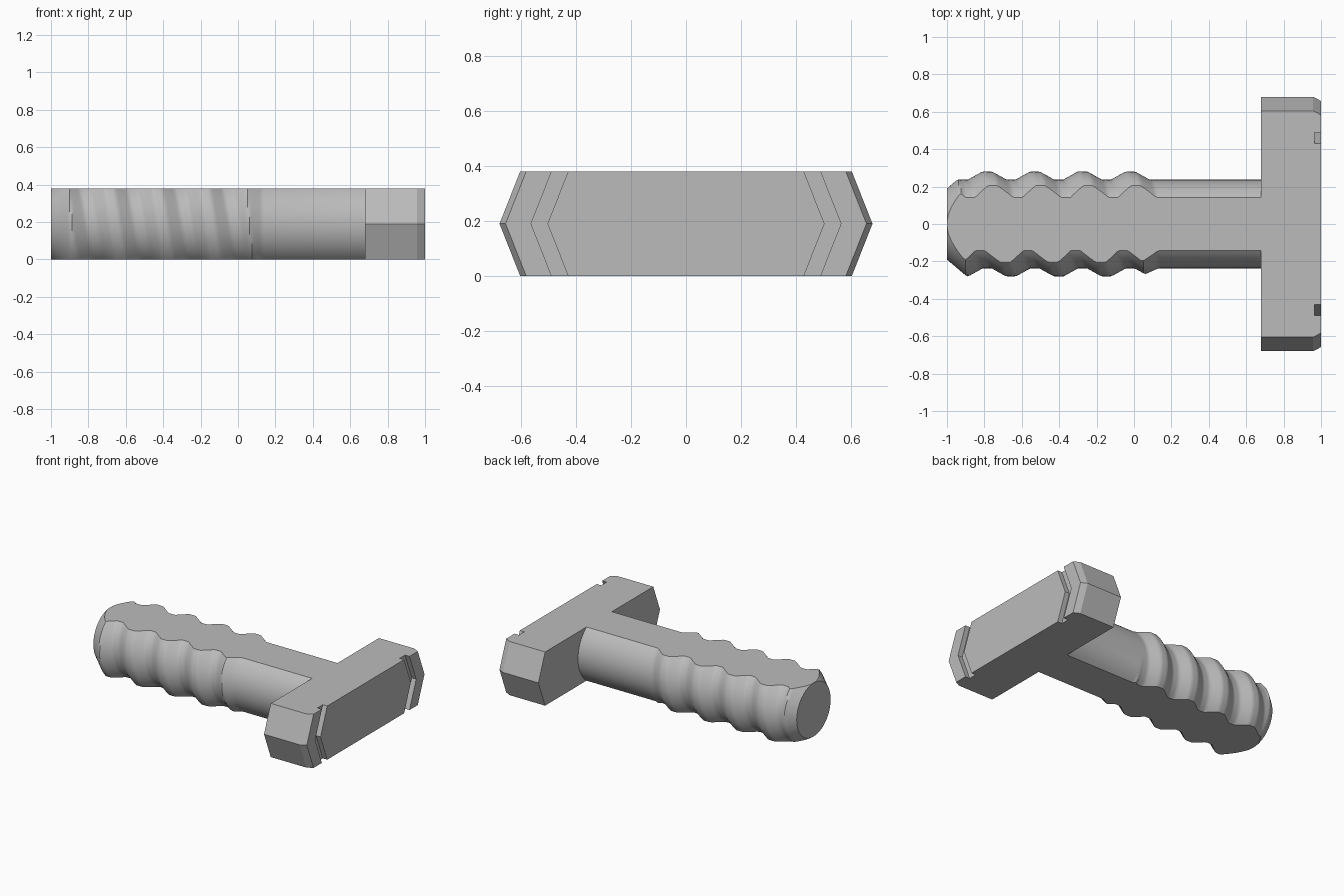
import bpy, bmesh, math

if "Cube" in bpy.data.objects:
    bpy.data.objects.remove(bpy.data.objects["Cube"], do_unlink=True)

HALF = 0.19            # half thickness, also the height of the grip axis
SHAFT, RIDGE = 0.237, 0.28
PITCH = 0.255

grey = bpy.data.materials.new("plain grey")
grey.use_nodes = True
grey.diffuse_color = (0.5, 0.5, 0.5, 1)
grey.node_tree.nodes["Principled BSDF"].inputs["Base Color"].default_value = (0.5, 0.5, 0.5, 1)


def finish(bm, name, smooth):
    bmesh.ops.remove_doubles(bm, verts=bm.verts, dist=1e-5)
    bmesh.ops.recalc_face_normals(bm, faces=bm.faces)
    mesh = bpy.data.meshes.new(name)
    bm.to_mesh(mesh)
    bm.free()
    mesh.materials.append(grey)
    obj = bpy.data.objects.new(name, mesh)
    bpy.context.collection.objects.link(obj)
    if smooth:
        bpy.ops.object.select_all(action='DESELECT')
        obj.select_set(True)
        bpy.context.view_layer.objects.active = obj
        bpy.ops.object.shade_smooth_by_angle(angle=math.radians(32))
    return obj


def loft(bm, rings):
    """Skin closed rings of points and cap both ends."""
    rings = [[bm.verts.new(p) for p in ring] for ring in rings]
    n = len(rings[0])
    for a, b in zip(rings, rings[1:]):
        for i in range(n):
            j = (i + 1) % n
            bm.faces.new((a[i], a[j], b[j], b[i]))
    bm.faces.new(rings[0])
    bm.faces.new(rings[-1])


def radius(x, angle):
    """Spiral ridge with flat crests and valleys, tapered at both ends."""
    phase = (x + 0.785 - PITCH * angle / math.tau) / PITCH
    off = abs(phase - round(phase)) * PITCH
    height = min(1, max(0, (0.102 - off) / 0.077))
    r = SHAFT + (RIDGE - SHAFT) * height
    r = min(r, SHAFT + max(0, 0.13 - x) * 0.45)
    return min(r, HALF + 0.85 * (x + 1))


def flat_edge(x, base, sign):
    """Angle at which the round side meets the flat top or bottom."""
    a = 0.9
    for _ in range(12):
        a = math.asin(min(1, HALF / radius(x, base + sign * a)))
    return sign * a


def grip_ring(x, steps=20):
    ring = []
    for base in (0, math.pi):
        low, high = flat_edge(x, base, -1), flat_edge(x, base, 1)
        for i in range(steps + 1):
            t = base + low + (high - low) * i / steps
            r = radius(x, t)
            z = HALF + r * math.sin(t)
            ring.append((x, r * math.cos(t), min(2 * HALF, max(0, z))))
    return ring


# Grip: flattened round bar with a spiral ridge
stations = [-1, -0.998, -0.994] + [-0.988 + 0.0125 * i for i in range(91)] + [0.68]
bm = bmesh.new()
loft(bm, [grip_ring(x) for x in stations])
finish(bm, "grip", True)

# Head: pointed-sided crossbar with chamfered ends and two chevron grooves
side = [(0.68, 0.605), (0.958, 0.605), (1, 0.583), (1, 0.49),
        (0.965, 0.49), (0.965, 0.43), (1, 0.43)]
outline = [(x, y, 1) for x, y in side] + [(x, -y, -1) for x, y in reversed(side)]
bm = bmesh.new()
loft(bm, [[(x, y + s * bulge, z) for x, y, s in outline]
          for z, bulge in ((0, 0), (HALF, 0.075), (2 * HALF, 0))])
finish(bm, "crossbar_head", False)
